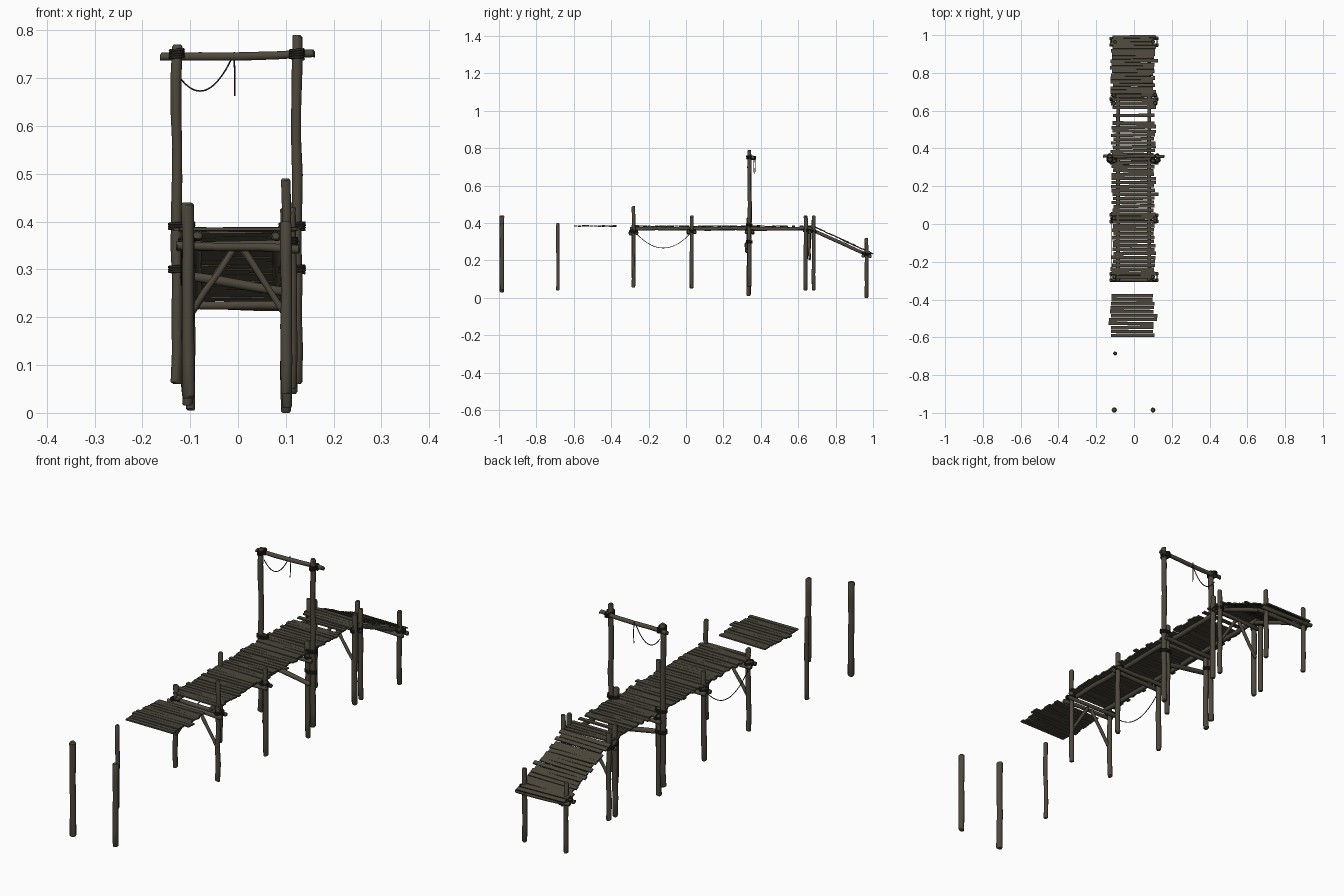
import bpy, bmesh, math, random
from mathutils import Vector, Matrix

random.seed(7)
cube = bpy.data.objects.get("Cube")
if cube:
    bpy.data.objects.remove(cube)


def material(name, rgb):
    m = bpy.data.materials.new(name)
    m.use_nodes = True
    m.diffuse_color = (*rgb, 1)
    m.node_tree.nodes["Principled BSDF"].inputs["Base Color"].default_value = (*rgb, 1)
    return m


LOG = material("weathered log", (0.076, 0.066, 0.046))
PLANK = material("weathered plank", (0.070, 0.061, 0.043))
ROPE = material("dark rope", (0.022, 0.019, 0.014))


def finish(name, bm, mat, smooth=True):
    bmesh.ops.recalc_face_normals(bm, faces=bm.faces)
    mesh = bpy.data.meshes.new(name)
    bm.to_mesh(mesh)
    bm.free()
    mesh.materials.append(mat)
    ob = bpy.data.objects.new(name, mesh)
    bpy.context.collection.objects.link(ob)
    if smooth:
        bpy.ops.object.select_all(action='DESELECT')
        ob.select_set(True)
        bpy.context.view_layer.objects.active = ob
        bpy.ops.object.shade_smooth_by_angle(angle=math.radians(40))
    return ob


# Rough log: slightly wandering rings with chamfered ends
def log(name, start, end, r, wobble=0.0018, sides=10):
    a, b = Vector(start), Vector(end)
    axis = b - a
    turn = axis.to_track_quat('Z', 'Y').to_matrix()
    n = max(3, int(axis.length / 0.07))
    chamfer = 0.4 * r / axis.length
    stops = [0, chamfer] + [i / n for i in range(1, n)] + [1 - chamfer, 1]
    bm = bmesh.new()
    rings = []
    for k, t in enumerate(stops):
        tip = k in (0, len(stops) - 1)
        size = r * (0.72 if tip else random.uniform(0.93, 1.06))
        off = Vector((random.uniform(-wobble, wobble), random.uniform(-wobble, wobble), 0))
        ring = []
        for s in range(sides):
            ang = math.tau * s / sides
            local = Vector((math.cos(ang), math.sin(ang), 0)) * size + off
            ring.append(bm.verts.new(a + axis * t + turn @ local))
        rings.append(ring)
    for lo, hi in zip(rings, rings[1:]):
        for s in range(sides):
            e = (s + 1) % sides
            bm.faces.new((lo[s], lo[e], hi[e], hi[s]))
    bm.faces.new(rings[0])
    bm.faces.new(rings[-1])
    return finish(name, bm, LOG)


# Rope or coil along a list of points
def rope(name, points, r=0.0018, closed=False):
    cu = bpy.data.curves.new(name, 'CURVE')
    cu.dimensions = '3D'
    cu.bevel_depth = r
    cu.bevel_resolution = 1
    sp = cu.splines.new('POLY')
    sp.points.add(len(points) - 1)
    for p, co in zip(sp.points, points):
        p.co = (*co, 1)
    sp.use_cyclic_u = closed
    cu.materials.append(ROPE)
    ob = bpy.data.objects.new(name, cu)
    bpy.context.collection.objects.link(ob)


def sag(a, b, drop, n=20):
    a, b = Vector(a), Vector(b)
    return [a.lerp(b, i / n) - Vector((0, 0, drop * 4 * (i / n) * (1 - i / n)))
            for i in range(n + 1)]


# Binding wound around a post and whatever is tied to it
def lashing(name, x, y, z, rx, ry, turns=3):
    pts = []
    for i in range(turns * 12 + 1):
        ang = math.tau * i / 12
        pts.append((x + rx * math.cos(ang), y + ry * math.sin(ang),
                    z + 0.005 * (i / 12 - turns / 2)))
    rope(name, pts, 0.003)


# Planks laid crosswise from one end of a run to the other
def planks(name, start, end, pitch, left, right, skip=()):
    a, b = Vector(start), Vector(end)
    run = b - a
    count = int(run.length / pitch)
    slope = math.atan2(run.z, run.y)
    bm = bmesh.new()
    for i in range(count):
        if i in skip:
            continue
        x0 = left + random.uniform(-0.01, 0.007)
        x1 = right + random.uniform(-0.007, 0.008)
        if random.random() < 0.1:
            x1 += 0.012
        pos = a + run * ((i + 0.5) / count)
        pos += Vector(((x0 + x1) / 2, 0, random.uniform(-0.0015, 0.0015)))
        size = (x1 - x0, pitch * random.uniform(0.82, 0.99), 0.006)
        mat = (Matrix.Translation(pos) @ Matrix.Rotation(slope, 4, 'X')
               @ Matrix.Rotation(random.gauss(0, 0.012), 4, 'Z')
               @ Matrix.Rotation(random.gauss(0, 0.008), 4, 'Y')
               @ Matrix.Diagonal((*size, 1)))
        bmesh.ops.create_cube(bm, size=1, matrix=mat)
    finish(name, bm, PLANK, smooth=False)


# Upright posts: x, y, bottom, top, radius
posts = {
    "front_post_right": (-0.105, -0.985, 0.03, 0.44, 0.013),
    "front_post_left": (0.1, -0.985, 0.04, 0.40, 0.012),
    "lone_post": (-0.1, -0.685, 0.04, 0.40, 0.009),
    "deck_end_post_right": (-0.105, -0.28, 0.06, 0.42, 0.010),
    "deck_end_post_left": (0.1, -0.28, 0.055, 0.49, 0.010),
    "middle_post_right": (-0.107, 0.03, 0.05, 0.44, 0.011),
    "middle_post_left": (0.112, 0.03, 0.05, 0.43, 0.011),
    "gate_post_right": (-0.128, 0.34, 0.06, 0.77, 0.011),
    "gate_post_left": (0.123, 0.34, 0.06, 0.79, 0.011),
    "gate_support_right": (-0.104, 0.335, 0.015, 0.40, 0.011),
    "gate_support_left": (0.101, 0.335, 0.01, 0.43, 0.011),
    "bend_post_right": (-0.107, 0.64, 0.04, 0.44, 0.011),
    "bend_post_left": (0.112, 0.64, 0.04, 0.43, 0.011),
    "bend_rear_post_right": (-0.107, 0.682, 0.04, 0.42, 0.010),
    "bend_rear_post_left": (0.112, 0.682, 0.045, 0.44, 0.010),
    "ramp_post_right": (-0.1, 0.965, 0.005, 0.31, 0.010),
    "ramp_post_left": (0.1, 0.965, 0.0, 0.32, 0.010),
}
for name, (x, y, z0, z1, r) in posts.items():
    log(name, (x, y, z0), (x, y, z1), r)

# Paired cross beams clamped on each trestle, with their lashings
for label, y, z in (("deck_end", -0.28, 0.347), ("middle", 0.03, 0.35), ("gate", 0.34, 0.35),
                    ("bend", 0.661, 0.35), ("ramp", 0.965, 0.225)):
    for k, side in (("front", -1), ("rear", 1)):
        gap = 0.0 if label == "bend" else 0.017
        if label == "bend" and side > 0:
            continue
        tilt = random.uniform(-0.005, 0.005)
        log(f"{label}_cross_beam_{k}", (-0.13, y + side * gap, z - tilt),
            (0.13, y + side * gap, z + tilt), 0.009)
    for k, x in (("right", -0.107), ("left", 0.107)):
        wide = 0.034 if label == "bend" else 0.022
        lashing(f"{label}_lashing_{k}", x, y, z + 0.008, 0.016, wide)

# Diagonal braces and the crooked low tie
for label, y in (("deck_end", -0.285), ("bend", 0.66)):
    for k, s in (("right", -1), ("left", 1)):
        log(f"{label}_brace_{k}", (s * 0.008, y, 0.345), (s * 0.1, y, 0.205), 0.007)
log("gate_low_tie", (-0.12, 0.325, 0.29), (0.12, 0.325, 0.25), 0.010)

# Long stringers under deck and ramp
for k, x in (("right", -0.085), ("left", 0.08)):
    log(f"deck_stringer_{k}", (x, -0.30, 0.370), (x, 0.69, 0.370), 0.010)
    log(f"ramp_stringer_{k}", (x, 0.675, 0.363), (x, 0.99, 0.222), 0.009)

# Plank surfaces
planks("deck_planks", (0, -0.292, 0.383), (0, 0.69, 0.383), 0.0205, -0.115, 0.11, (40, 42))
planks("ramp_planks", (0, 0.69, 0.378), (0, 1.0, 0.236), 0.020, -0.118, 0.108)
planks("loose_planks", (0, -0.60, 0.384), (0, -0.37, 0.384), 0.0205, -0.125, 0.105)

# Gate crossbar with bindings
log("gate_crossbar", (-0.163, 0.358, 0.744), (0.161, 0.358, 0.751), 0.009, 0.003)
for k, x in (("right", -0.128), ("left", 0.123)):
    lashing(f"gate_top_lashing_{k}", x, 0.348, 0.75, 0.014, 0.024, 4)
    for h in (0.39, 0.30):
        lashing(f"gate_post_lashing_{k}", x * 0.92, 0.338, h, 0.026, 0.015)

# Hanging ropes
rope("gate_rope", sag((-0.128, 0.362, 0.71), (-0.008, 0.362, 0.752), 0.056))
rope("gate_rope_tail", [(-0.008, 0.368, 0.755), (-0.007, 0.37, 0.71), (-0.007, 0.368, 0.663)])
rope("deck_rope", sag((-0.118, -0.275, 0.355), (-0.118, 0.03, 0.352), 0.087))
